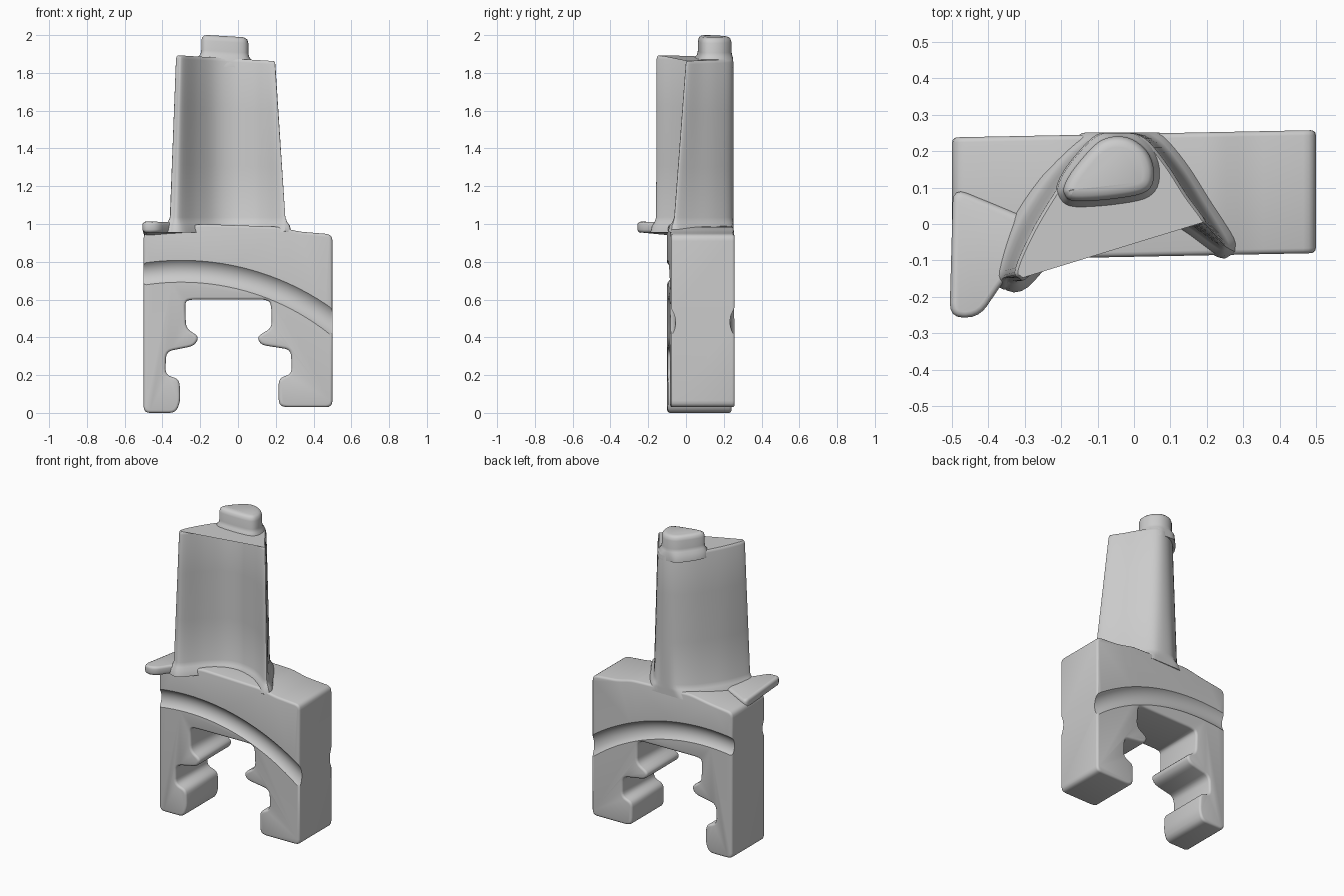
import bpy, bmesh, math
from mathutils import Vector

if "Cube" in bpy.data.objects:
    bpy.data.objects.remove(bpy.data.objects["Cube"])


def round_poly(pts, r, n=4):
    """Closed outline with every corner rounded by a short curve."""
    out = []
    for i, p in enumerate(pts):
        p = Vector(p)
        a, b = Vector(pts[i - 1]) - p, Vector(pts[(i + 1) % len(pts)]) - p
        s = p + a.normalized() * min(r, a.length * 0.45)
        e = p + b.normalized() * min(r, b.length * 0.45)
        for k in range(n + 1):
            t = k / n
            out.append(s * (1 - t) ** 2 + p * 2 * t * (1 - t) + e * t * t)
    return out


def spline(pts, n=5):
    """Closed smooth curve through the points."""
    P, out, m = [Vector(p) for p in pts], [], len(pts)
    for i in range(m):
        a, b, c, d = P[i - 1], P[i], P[(i + 1) % m], P[(i + 2) % m]
        for k in range(n):
            t = k / n
            out.append(0.5 * (2 * b + (c - a) * t + (2 * a - 5 * b + 4 * c - d) * t * t
                              + (3 * b - a - 3 * c + d) * t ** 3))
    return out


def offset(pts, d):
    """Push a clockwise outline outward by d."""
    out = []
    for i, p in enumerate(pts):
        t = (pts[(i + 1) % len(pts)] - pts[i - 1]).normalized()
        out.append(p + Vector((-t.y, t.x)) * d)
    return out


def loft(name, rings):
    """Skin a stack of equal-length rings and cap both ends."""
    bm = bmesh.new()
    R = [[bm.verts.new(v) for v in ring] for ring in rings]
    n = len(R[0])
    for a, b in zip(R, R[1:]):
        for i in range(n):
            bm.faces.new((a[i], a[(i + 1) % n], b[(i + 1) % n], b[i]))
    bm.faces.new(R[0][::-1])
    bm.faces.new(R[-1])
    bmesh.ops.recalc_face_normals(bm, faces=bm.faces[:])
    me = bpy.data.meshes.new(name)
    bm.to_mesh(me)
    bm.free()
    ob = bpy.data.objects.new(name, me)
    bpy.context.collection.objects.link(ob)
    return ob


def activate(ob):
    bpy.ops.object.select_all(action='DESELECT')
    ob.select_set(True)
    bpy.context.view_layer.objects.active = ob


def bevel(ob, width):
    activate(ob)
    m = ob.modifiers.new("edge_round", 'BEVEL')
    m.width, m.segments = width, 3
    m.limit_method, m.angle_limit = 'ANGLE', math.radians(50)
    m.use_clamp_overlap = False
    bpy.ops.object.modifier_apply(modifier=m.name)


def smooth(ob):
    activate(ob)
    bpy.ops.object.shade_smooth_by_angle(angle=math.radians(40))


# Root block: fir-tree slot profile, extruded front to back
profile = [(-0.5, 0.0), (-0.33, 0.0), (-0.305, 0.06), (-0.31, 0.18), (-0.385, 0.2),
           (-0.38, 0.325), (-0.23, 0.355), (-0.205, 0.405), (-0.275, 0.445),
           (-0.28, 0.59), (-0.25, 0.6), (0.15, 0.6), (0.175, 0.58), (0.18, 0.45),
           (0.10, 0.405), (0.12, 0.36), (0.28, 0.335), (0.285, 0.205), (0.215, 0.185),
           (0.215, 0.05), (0.24, 0.03), (0.5, 0.03), (0.5, 0.945), (0.32, 0.96),
           (0.22, 0.985), (-0.2, 1.0), (-0.34, 0.975), (-0.5, 0.955)]
outline = round_poly(profile, 0.035)
block = loft("root_block", [[(p.x, y + 0.02 * p.x, p.y) for p in outline] for y in (-0.09, 0.248)])
bevel(block, 0.014)

# Arched grooves across the front and back faces
for y in (-0.09 - 0.055, 0.248 + 0.055):
    bpy.ops.mesh.primitive_torus_add(location=(-0.3, y - 0.006, -0.57),
                                     rotation=(math.pi / 2, 0, 0.02),
                                     major_segments=160, minor_segments=40,
                                     major_radius=1.32, minor_radius=0.08)
    cutter = bpy.context.object
    cutter.name, cutter.hide_render = "groove_cutter", True
    activate(block)
    m = block.modifiers.new("groove", 'BOOLEAN')
    m.operation, m.solver, m.object = 'DIFFERENCE', 'EXACT', cutter
    bpy.ops.object.modifier_apply(modifier=m.name)
    bpy.data.objects.remove(cutter)
smooth(block)

# Overhanging lip at the left front corner
lip_pts = round_poly([(-0.507, -0.257), (-0.425, -0.257), (-0.35, -0.145), (-0.25, -0.085),
                      (-0.25, 0.0), (-0.497, 0.1)], 0.04)
lip = loft("platform_lip", [[(p.x, p.y, z - 0.2 * max(0, p.y + 0.08)) for p in lip_pts]
                            for z in (0.955, 1.012)])
bevel(lip, 0.016)
smooth(lip)

# Airfoil: curved crescent section, tapering upward, flared at the foot
base = spline([(-0.36, -0.13), (-0.30, 0.02), (-0.20, 0.16), (-0.11, 0.235), (-0.03, 0.252),
               (0.05, 0.235), (0.12, 0.16), (0.19, 0.05), (0.25, -0.05), (0.235, -0.06),
               (0.15, 0.0), (0.08, 0.035), (-0.02, 0.055), (-0.12, 0.03), (-0.22, -0.05),
               (-0.31, -0.15), (-0.345, -0.15)])
tip = spline([(-0.325, -0.12), (-0.27, 0.0), (-0.18, 0.14), (-0.10, 0.22), (-0.03, 0.25),
              (0.03, 0.235), (0.09, 0.165), (0.145, 0.08), (0.195, 0.01), (0.18, 0.0),
              (0.14, 0.012), (0.075, 0.037), (-0.02, 0.055), (-0.12, 0.03), (-0.21, -0.045),
              (-0.29, -0.145), (-0.315, -0.15)])
rings = []
for t, push in ((-0.05, 0.03), (-0.01, 0.022), (0.01, 0.009), (0.04, 0.0), (0.35, 0.0),
                (0.7, 0.0), (0.98, 0.0), (0.993, -0.003), (1.0, -0.008)):
    ring = offset([a.lerp(b, max(t, 0)) for a, b in zip(base, tip)], push)
    rings.append([(p.x, min(p.y, 0.252), 1.0 + t * (0.88 - 0.06 * (p.x + 0.1))) for p in ring])
smooth(loft("airfoil", rings))

# Rounded stub on the blade tip
stub_pts = spline([(-0.19, 0.08), (-0.16, 0.063), (-0.05, 0.07), (0.035, 0.09), (0.055, 0.14),
                   (0.035, 0.20), (-0.02, 0.238), (-0.09, 0.23), (-0.155, 0.165), (-0.19, 0.11)])
clockwise = stub_pts[::-1]
rings = [[(p.x, min(p.y, 0.25), z - 0.06 * (p.x + 0.19)) for p in offset(clockwise, d)]
         for z, d in ((1.84, 0.02), (1.885, 0.016), (1.9, 0.004), (1.92, 0.0), (1.972, 0.0),
                      (1.99, -0.006), (1.998, -0.015), (2.002, -0.03))]
smooth(loft("tip_stub", rings))
